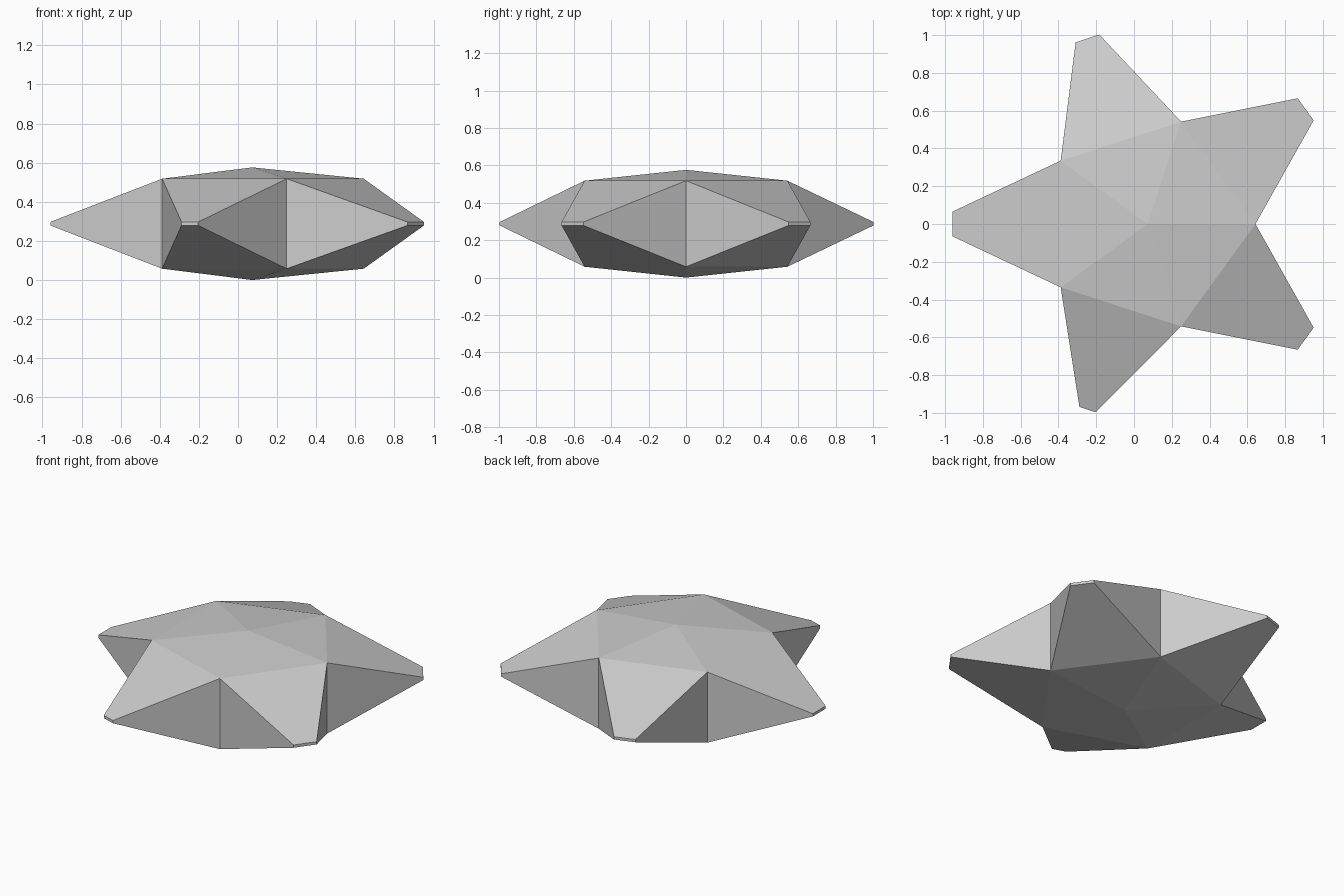
import bpy, bmesh
from math import cos, sin, radians

if "Cube" in bpy.data.objects:
    bpy.data.objects.remove(bpy.data.objects["Cube"])

CX, MID = 0.073, 0.288            # star centre in x and mid height
R_IN, R_TIP = 0.57, 1.033         # notch radius, tip radius
H_MID, H_IN, H_TIP = 0.288, 0.23, 0.009
TIP_HALF = [0.072, 0.066, 0.066, 0.045, 0.072]   # half width of each cut tip

bm = bmesh.new()


def pair(r, deg, side, h):
    """Upper and lower vertex at a polar position, shifted sideways."""
    a = radians(deg)
    x = CX + r * cos(a) - side * sin(a)
    y = r * sin(a) + side * cos(a)
    return bm.verts.new((x, y, MID + h)), bm.verts.new((x, y, MID - h))


# centre peaks and notch edges
hub = pair(0, 0, 0, H_MID)
notch = [pair(R_IN, 72 * i, 0, H_IN) for i in range(5)]

# five arms with cut tips
for i, w in enumerate(TIP_HALF):
    a, b = notch[i], notch[(i + 1) % 5]
    ta = pair(R_TIP, 72 * i + 36, -w, H_TIP)
    tb = pair(R_TIP, 72 * i + 36, w, H_TIP)
    for s in (0, 1):
        bm.faces.new((hub[s], a[s], b[s]))
        bm.faces.new((a[s], ta[s], tb[s], b[s]))
    for p, q in ((a, ta), (ta, tb), (tb, b)):
        bm.faces.new((p[0], p[1], q[1], q[0]))

bmesh.ops.recalc_face_normals(bm, faces=bm.faces)
mesh = bpy.data.meshes.new("star_body")
bm.to_mesh(mesh)
bm.free()
bpy.context.collection.objects.link(bpy.data.objects.new("star_body", mesh))
